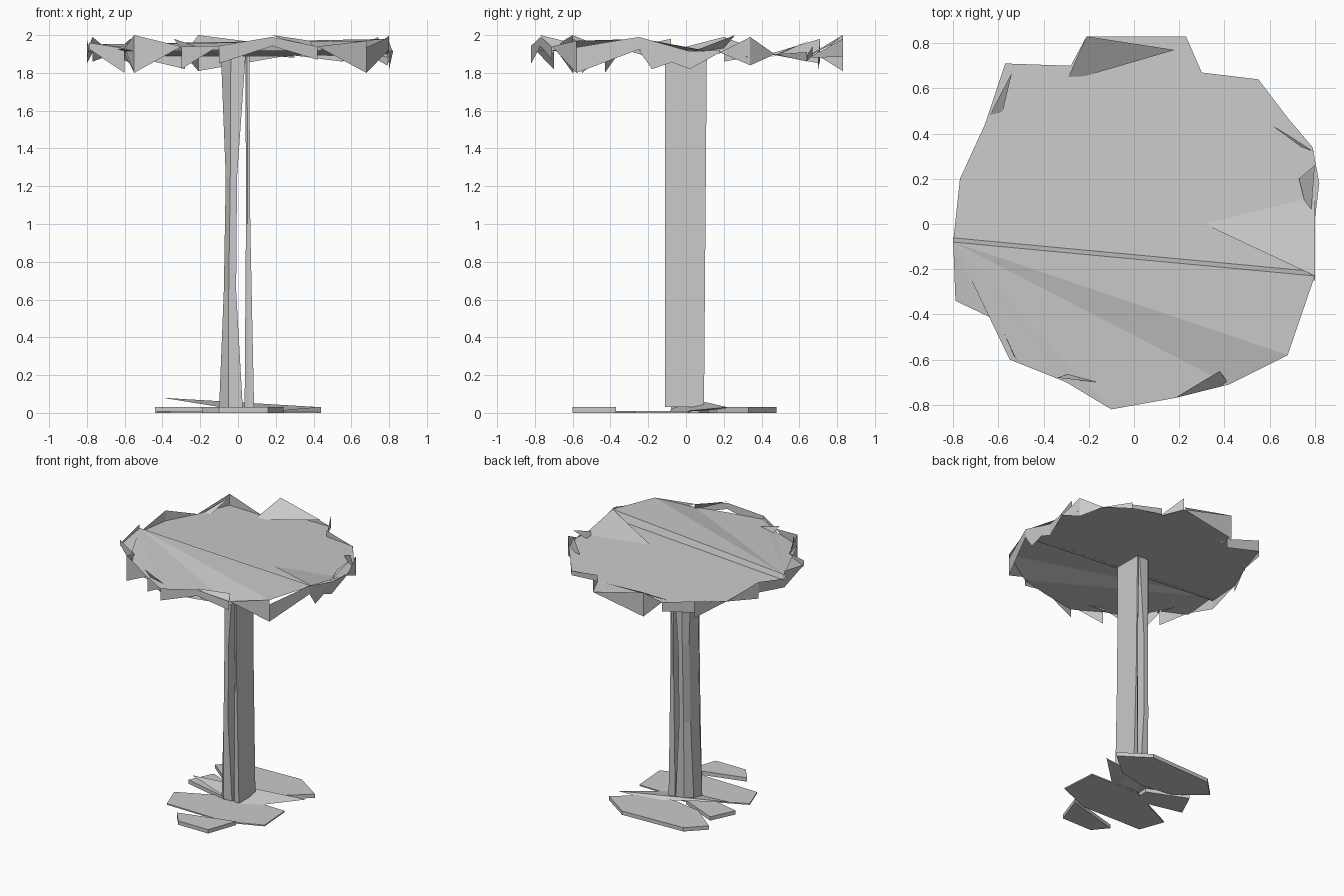
import bpy
import bmesh

default_cube = bpy.data.objects.get("Cube")
if default_cube:
    bpy.data.objects.remove(default_cube, do_unlink=True)

# One plain grey for the whole table
grey = bpy.data.materials.new("plain_grey")
grey.use_nodes = True
grey_colour = (0.59, 0.59, 0.59, 1)
grey.diffuse_color = grey_colour
grey.node_tree.nodes["Principled BSDF"].inputs["Base Color"].default_value = grey_colour


def finish(name, bm, solid=False):
    """Turn a bmesh into a flat shaded, named object."""
    if solid:
        bmesh.ops.recalc_face_normals(bm, faces=bm.faces)
    mesh = bpy.data.meshes.new(name)
    bm.to_mesh(mesh)
    bm.free()
    mesh.materials.append(grey)
    obj = bpy.data.objects.new(name, mesh)
    bpy.context.scene.collection.objects.link(obj)
    return obj


def add_face(bm, points):
    return bm.faces.new([bm.verts.new(point) for point in points])


def loft(name, rings):
    """Closed solid through a stack of rings with equal point counts."""
    bm = bmesh.new()
    loops = [[bm.verts.new(point) for point in ring] for ring in rings]
    count = len(loops[0])
    for lower, upper in zip(loops, loops[1:]):
        for i in range(count):
            j = (i + 1) % count
            bm.faces.new((lower[i], lower[j], upper[j], upper[i]))
    bm.faces.new(loops[0])
    bm.faces.new(loops[-1])
    return finish(name, bm, solid=True)


def slab(name, outline, bottom, top):
    return loft(name, [[(x, y, z) for x, y in outline] for z in (bottom, top)])


# Tabletop rim: x, y, lowest and highest point of the jagged edge
rim = [
    (.8, -.25, 1.92, 1.99), (.8, .02, 1.82, 1.9), (.82, .18, 1.87, 1.92),
    (.79, .34, 1.84, 1.99), (.68, .47, 1.86, 1.9), (.55, .64, 1.86, 1.91),
    (.3, .67, 1.88, 1.94), (.23, .83, 1.91, 1.98), (-.21, .83, 1.81, 2),
    (-.28, .7, 1.82, 1.91), (-.57, .71, 1.85, 1.98), (-.66, .44, 1.86, 1.92),
    (-.77, .2, 1.86, 1.99), (-.8, -.08, 1.85, 1.98), (-.79, -.34, 1.9, 1.96),
    (-.6, -.43, 1.8, 1.91), (-.55, -.6, 1.8, 2), (-.3, -.7, 1.82, 1.91),
    (-.1, -.82, 1.85, 1.92), (.18, -.77, 1.87, 1.99), (.42, -.71, 1.87, 1.92),
    (.68, -.58, 1.8, 1.97),
]
apex_index = 13


def sheet_height(y):
    """The main sheet falls gently towards the back."""
    return 1.915 - .035 * y


# Jagged edge band: a facet hangs from the sheet to each low point and
# another climbs to each high point
bm = bmesh.new()
for i, (x, y, bottom, top) in enumerate(rim):
    next_x, next_y, next_bottom, next_top = rim[(i + 1) % len(rim)]
    here, there = (x, y, sheet_height(y)), (next_x, next_y, sheet_height(next_y))
    if bottom < next_bottom:
        add_face(bm, [here, (x, y, bottom), there])
    else:
        add_face(bm, [here, (next_x, next_y, next_bottom), there])
    if top > next_top:
        add_face(bm, [here, there, (x, y, top)])
    else:
        add_face(bm, [here, there, (next_x, next_y, next_top)])
finish("tabletop_edge", bm)

# Flat main sheet of the tabletop, with one corner lifted
bm = bmesh.new()
add_face(bm, [(x, y, sheet_height(y)) for x, y, bottom, top in rim[:apex_index + 1]])
corner = (.8, -.23, 1.98)
add_face(bm, [(.31, 0, sheet_height(0) + .003), corner, (.8, .12, sheet_height(0))])
finish("tabletop_main_sheet", bm)

# Front part of the tabletop: a fan of facets from one point
bm = bmesh.new()
apex_x, apex_y = rim[apex_index][:2]
apex_height = 1.95
apex = bm.verts.new((apex_x, apex_y, apex_height))
fan = [bm.verts.new((x, y, sheet_height(0)))
       for x, y, bottom, top in rim[apex_index + 1:-1]]
front_x, front_y, front_bottom, front_top = rim[-1]
fan.append(bm.verts.new((front_x, front_y, front_top)))
fan.append(bm.verts.new(corner))
for first, second in zip(fan, fan[1:]):
    bm.faces.new((apex, first, second))
finish("tabletop_front_fan", bm)

# Thin strip closing the step between the fan and the main sheet
bm = bmesh.new()
add_face(bm, [(apex_x, apex_y, apex_height), corner,
              (.8, -.21, sheet_height(-.2)), (apex_x, apex_y + .02, sheet_height(0))])
finish("tabletop_step", bm)

# Loose slivers folded over the edge
slivers = [
    [(-.21, .83, 2), (-.3, .63, 1.88), (.18, .77, 1.95)],
    [(-.54, .67, 1.98), (-.66, .44, 1.88), (-.58, .5, 1.9)],
    [(.62, .43, 1.92), (.74, .34, 1.99), (.8, .32, 1.88)],
    [(.73, .2, 1.93), (.78, 0, 1.9), (.8, .26, 2)],
    [(.18, -.77, 2), (.42, -.71, 1.9), (.38, -.65, 1.97)],
    [(-.6, -.43, 1.9), (-.52, -.6, 1.98), (-.55, -.55, 1.8)],
    [(-.34, -.68, 1.98), (-.16, -.7, 1.92), (-.28, -.66, 1.9)],
    [(.8, -.18, 1.82), (.8, -.25, 1.92), (.8, .05, 1.9)],
]
bm = bmesh.new()
for points in slivers:
    add_face(bm, points)
finish("tabletop_slivers", bm)


def column_blade(name, levels, bevel):
    """Upright blade from (height, left x, right x) levels."""
    rings = []
    front = -.11
    for z, left, right in levels:
        middle = left + (right - left) * .4
        back = .095 + .008 * z
        rings.append([
            (left, front + bevel, z), (middle, front, z), (right, front, z),
            (right, back, z), (middle, back, z), (left, back - bevel, z),
        ])
    loft(name, rings)


# Column: two blades with a narrow slit between them
column_blade("column_right_blade",
             [(.03, -.1, .025), (.65, -.075, -.01), (1.25, -.065, -.005), (1.89, -.09, .04)],
             bevel=.05)
column_blade("column_left_blade",
             [(.03, .035, .085), (1, .042, .065), (1.89, .04, .06)],
             bevel=.01)

# Foot: broken flat slabs around the column
slab("foot_back_slab",
     [(-.43, .33), (-.22, .16), (.02, .12), (.25, .17), (.44, .33), (.22, .48), (-.3, .46)],
     0, .03)
slab("foot_front_slab",
     [(-.36, -.37), (.15, -.38), (.42, -.27), (.4, .01), (-.01, .02), (-.43, -.18)], 0, .01)
slab("foot_front_chip",
     [(-.19, -.49), (-.1, -.6), (.16, -.6), (.24, -.37)], 0, .03)
slab("foot_side_shard",
     [(-.44, .01), (-.06, -.08), (-.05, .07), (-.35, .2)], 0, .03)

# Thin raised wedge leaning across the foot
bm = bmesh.new()
wedge_points = [(-.4, 0, .08), (.44, .22, .03), (.1, -.1, 0), (.2, .2, .02)]
for a, b, c in ((0, 2, 1), (0, 1, 3), (0, 3, 2), (1, 2, 3)):
    add_face(bm, [wedge_points[a], wedge_points[b], wedge_points[c]])
finish("foot_wedge", bm)
